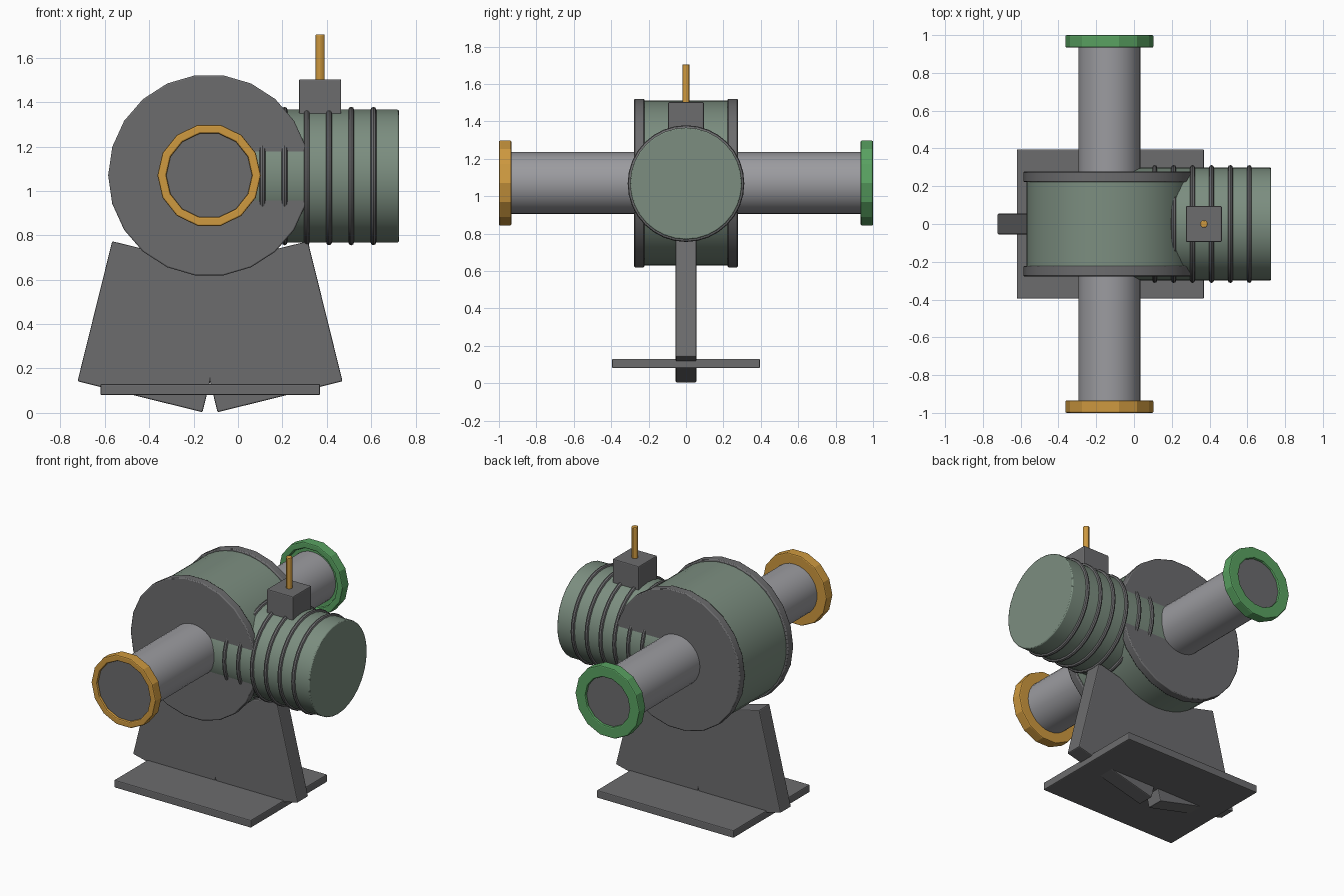
import bpy, bmesh, math
from mathutils import Matrix, Vector

if "Cube" in bpy.data.objects:
    bpy.data.objects.remove(bpy.data.objects["Cube"], do_unlink=True)


def material(name, rgb):
    m = bpy.data.materials.new(name)
    m.use_nodes = True
    m.diffuse_color = (*rgb, 1)
    m.node_tree.nodes["Principled BSDF"].inputs["Base Color"].default_value = (*rgb, 1)
    return m


DARK = material("dark grey", (0.15, 0.15, 0.155))
BODY = material("sage green", (0.20, 0.27, 0.215))
STEEL = material("light grey", (0.33, 0.33, 0.35))
GOLD = material("amber", (0.62, 0.32, 0.05))
GREEN = material("bright green", (0.10, 0.36, 0.12))

CX, CZ = -0.13, 1.07    # axis of the drum and pipes
AXES = {"x": Matrix.Rotation(math.pi / 2, 4, "Y"),
        "y": Matrix.Rotation(math.pi / 2, 4, "X"),
        "z": Matrix.Identity(4)}


def finish(name, bm, mat, bevel=0.006, smooth=True):
    bmesh.ops.recalc_face_normals(bm, faces=bm.faces)
    mesh = bpy.data.meshes.new(name)
    bm.to_mesh(mesh)
    bm.free()
    mesh.materials.append(mat)
    ob = bpy.data.objects.new(name, mesh)
    bpy.context.collection.objects.link(ob)
    if bevel:
        mod = ob.modifiers.new("Bevel", "BEVEL")
        mod.width = bevel
        mod.segments = 2
        mod.limit_method = "ANGLE"
        mod.angle_limit = math.radians(40)
    if smooth:
        bpy.ops.object.select_all(action="DESELECT")
        ob.select_set(True)
        bpy.context.view_layer.objects.active = ob
        bpy.ops.object.shade_smooth_by_angle(angle=math.radians(30))
    return ob


def lathe(name, profile, sides, axis, centre, mat, closed=False, bevel=0.006, smooth=True):
    """Spin (radius, height) points; closed profiles make rings, open ones get caps."""
    bm = bmesh.new()
    loops = [[bm.verts.new((r * math.cos(math.tau * i / sides),
                            r * math.sin(math.tau * i / sides), h))
              for i in range(sides)] for r, h in profile]
    pairs = list(zip(loops, loops[1:]))
    if closed:
        pairs.append((loops[-1], loops[0]))
    else:
        bm.faces.new(loops[0])
        bm.faces.new(loops[-1])
    for a, b in pairs:
        for i in range(sides):
            j = (i + 1) % sides
            bm.faces.new((a[i], a[j], b[j], b[i]))
    bm.transform(Matrix.Translation(centre) @ AXES[axis])
    return finish(name, bm, mat, bevel, smooth)


def cylinder(name, r, length, sides, axis, centre, mat, bevel=0.006):
    h = length / 2
    return lathe(name, [(r, -h), (r, h)], sides, axis, centre, mat, bevel=bevel)


def box(name, size, centre, mat, tilt=0):
    bm = bmesh.new()
    bmesh.ops.create_cube(bm, size=1)
    bm.transform(Matrix.Translation(centre) @ Matrix.Rotation(tilt, 4, "Y")
                 @ Matrix.Diagonal((*size, 1)))
    return finish(name, bm, mat, smooth=False)


# Stand: flat plate with two splayed legs
box("base_plate", (0.99, 0.79, 0.05), (-0.125, 0, 0.105), DARK)
tilt = math.radians(13.9)
for side, name in ((-1, "right_leg"), (1, "left_leg")):
    foot = Vector((-0.126 + side * 0.034, 0, 0.003))
    across = Vector((side * math.cos(tilt), 0, math.sin(tilt)))
    up = Vector((-side * math.sin(tilt), 0, math.cos(tilt)))
    box(name, (0.58, 0.11, 0.65), foot + across * 0.29 + up * 0.325, DARK, -side * tilt)

# Drum with flange discs
cylinder("drum", 0.44, 0.50, 44, "y", (CX, 0, CZ), BODY, 0)
for side, name, mat in ((-1, "front", GOLD), (1, "back", GREEN)):
    cylinder(name + "_flange", 0.455, 0.055, 22, "y", (CX, side * 0.25, CZ), DARK)
    # Pipe with its end disc and coloured collar
    cylinder(name + "_pipe", 0.165, 0.75, 32, "y", (CX, side * 0.605, CZ), STEEL, 0)
    cylinder(name + "_pipe_cover", 0.2, 0.01, 14, "y", (CX, side * 0.979, CZ), DARK, 0)
    lathe(name + "_collar", [(0.233, -0.033), (0.233, 0.033), (0.193, 0.033), (0.193, 0.008),
                             (0.16, 0.008), (0.16, -0.033)],
          14, "y", (CX, side * 0.967, CZ), mat, closed=True, bevel=0.007, smooth=False)

# Side cylinder with ribs
cylinder("side_cylinder", 0.299, 0.855, 32, "x", (0.2975, 0, 1.067), BODY)
rib = [(0.299 + 0.013 * math.cos(math.tau * k / 8), 0.013 * math.sin(math.tau * k / 8))
       for k in range(8)]
for n in range(6):
    lathe(f"rib_{n + 1}", rib, 32, "x", (0.11 + n * 0.1, 0, 1.067), DARK, closed=True, bevel=0)

# Valve block and its rod
box("valve_block", (0.19, 0.19, 0.19), (0.37, 0, 1.408), DARK)
cylinder("valve_rod", 0.02, 0.22, 12, "z", (0.37, 0, 1.595), GOLD, 0.004)
